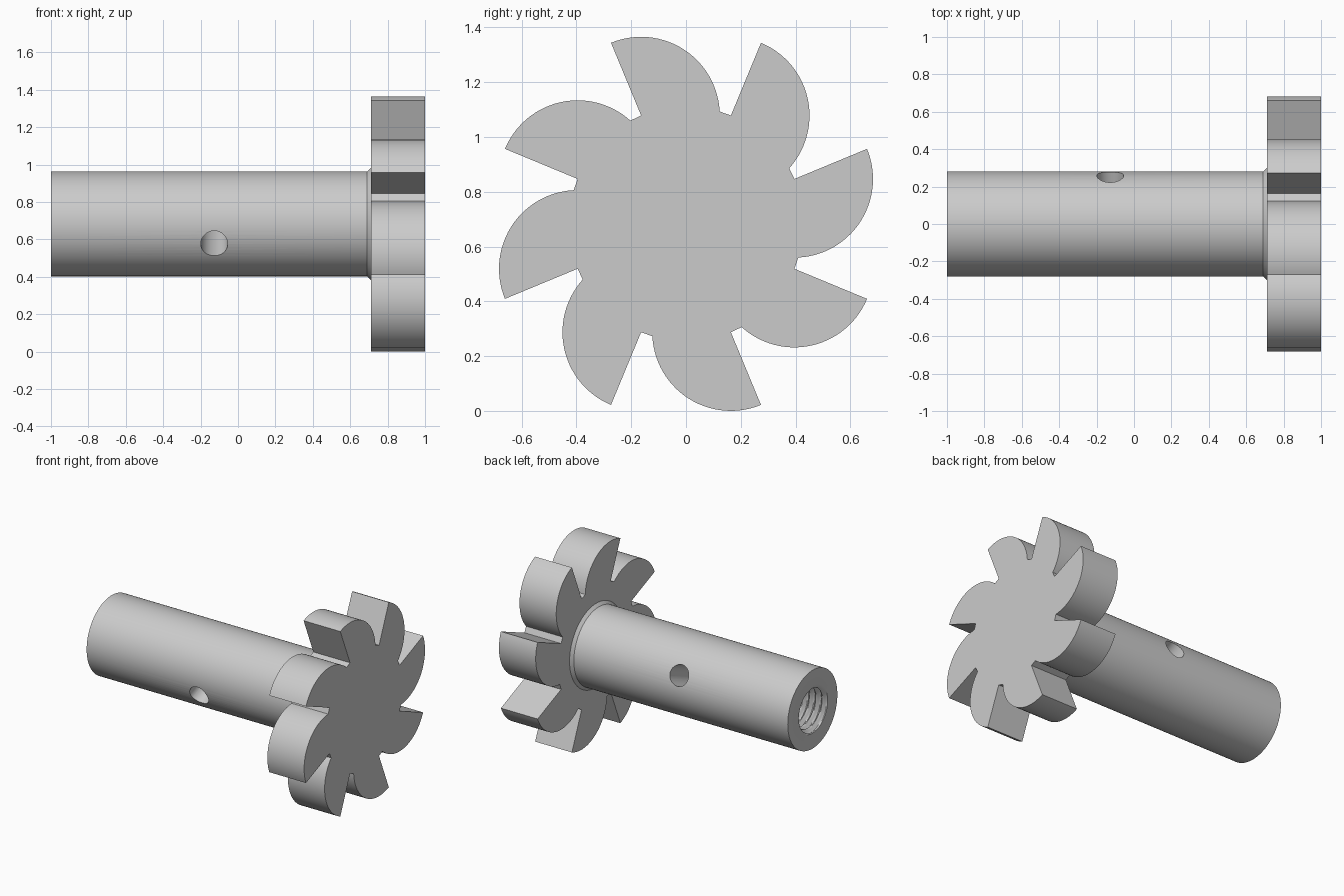
import bpy, bmesh
from math import sin, cos, pi, radians, asin
from mathutils import Matrix, Vector

cube = bpy.data.objects.get("Cube")
if cube:
    bpy.data.objects.remove(cube, do_unlink=True)

AXIS_Z = 0.683
HEAD_X, END_X = 0.71, 1.0
SHANK_R = 0.28

steel = bpy.data.materials.new("grey steel")
steel.use_nodes = True
GREY = (0.6, 0.6, 0.6, 1)
steel.diffuse_color = GREY
steel.node_tree.nodes["Principled BSDF"].inputs["Base Color"].default_value = GREY


def finish(name, bm):
    bmesh.ops.recalc_face_normals(bm, faces=bm.faces)
    mesh = bpy.data.meshes.new(name)
    bm.to_mesh(mesh)
    bm.free()
    mesh.materials.append(steel)
    obj = bpy.data.objects.new(name, mesh)
    bpy.context.collection.objects.link(obj)
    return obj


def smooth(obj):
    bpy.ops.object.select_all(action="DESELECT")
    obj.select_set(True)
    bpy.context.view_layer.objects.active = obj
    bpy.ops.object.shade_smooth_by_angle(angle=radians(30))


def polar(x, r, a):
    return Vector((x, r * cos(a), AXIS_Z + r * sin(a)))


# Cutter head: eight teeth, each a radial face and a curved back
TEETH, ROOT_R, BACK_R, ARC_STEPS = 8, 0.428, 0.287, 28
step = 2 * pi / TEETH
root_turn = 2 * asin(BACK_R / (2 * ROOT_R))
sweep = pi / 2 + root_turn / 2
bm = bmesh.new()
outline = []
for k in range(TEETH):
    a = step / 2 - k * step
    root = polar(HEAD_X, ROOT_R, a)
    outline.append(bm.verts.new(root))
    for i in range(ARC_STEPS + 1):
        b = a - sweep * i / ARC_STEPS
        outline.append(bm.verts.new(root + Vector((0, cos(b), sin(b))) * BACK_R))
face = bm.faces.new(outline)
extruded = bmesh.ops.extrude_face_region(bm, geom=[face], use_keep_orig=True)
moved = [v for v in extruded["geom"] if isinstance(v, bmesh.types.BMVert)]
bmesh.ops.translate(bm, verts=moved, vec=(END_X - HEAD_X, 0, 0))
smooth(finish("cutter_head", bm))

# Shank: lathed rings, with a helical thread inside the open end
SEGS, PITCH, ROWS, TURNS = 96, 0.05, 8, 10
BORE_R, THREAD_DEPTH, FILLET = 0.17, 0.028, 0.02


def thread_radius(x, a):
    phase = (x / PITCH - a / (2 * pi)) % 1
    wave = min(1, max(0, 2.6 * abs(phase - 0.5) - 0.15))
    return BORE_R - THREAD_DEPTH * wave


rings = [(HEAD_X + 0.05, SHANK_R + FILLET)]
for i in range(7):
    b = pi / 2 * i / 6
    rings.append((HEAD_X - FILLET * sin(b), SHANK_R + FILLET * (1 - cos(pi / 2 - b))))
rings += [(-1, SHANK_R), (-1, BORE_R)]
rings += [(-1 + PITCH * i / ROWS, None) for i in range(1, ROWS * TURNS)]
rings += [(-1 + PITCH * TURNS, BORE_R - THREAD_DEPTH)]

bm = bmesh.new()
loops = []
for x, r in rings:
    angles = [2 * pi * j / SEGS for j in range(SEGS)]
    loops.append([bm.verts.new(polar(x, r or thread_radius(x, a), a)) for a in angles])
for low, high in zip(loops, loops[1:]):
    for j in range(SEGS):
        n = (j + 1) % SEGS
        bm.faces.new((low[j], low[n], high[n], high[j]))
bm.faces.new(loops[0])
bm.faces.new(loops[-1])
shank = finish("threaded_shank", bm)

# Cross hole: drilled through the shank at a tilt
bm = bmesh.new()
place = Matrix.Translation((-0.127, 0, AXIS_Z)) @ Matrix.Rotation(radians(-67.5), 4, "X")
bmesh.ops.create_cone(bm, cap_ends=True, segments=48, radius1=0.072, radius2=0.072,
                      depth=1, matrix=place)
drill = finish("hole_cutter", bm)
drill.hide_render = True
cut = shank.modifiers.new("cross hole", "BOOLEAN")
cut.operation, cut.solver, cut.object = "DIFFERENCE", "EXACT", drill
bpy.context.view_layer.objects.active = shank
bpy.ops.object.modifier_apply(modifier=cut.name)
bpy.data.objects.remove(drill, do_unlink=True)
smooth(shank)
